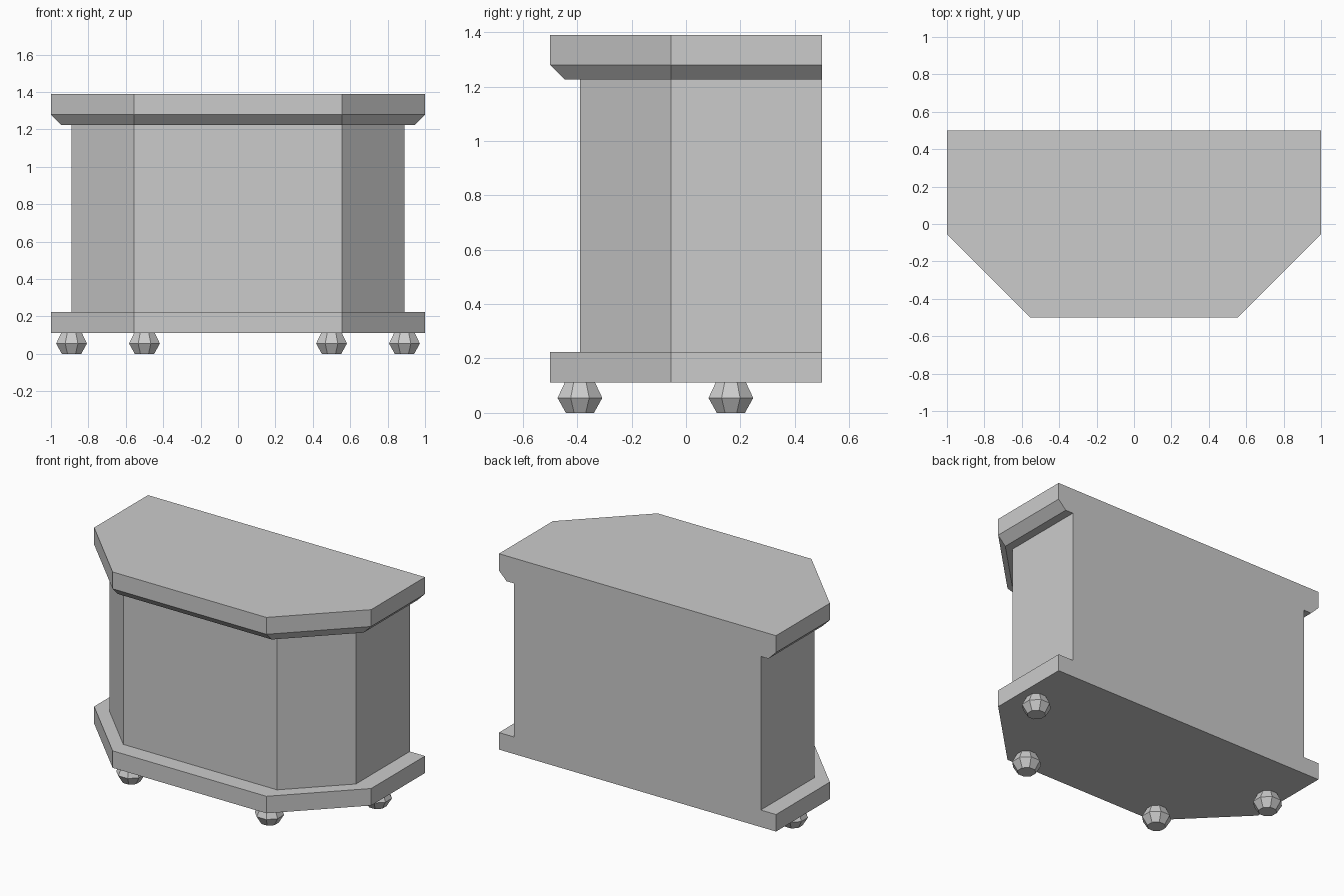
import bpy, bmesh, math

if "Cube" in bpy.data.objects:
    bpy.data.objects.remove(bpy.data.objects["Cube"])


def outline(inset):
    """Canted-front plan, inset at front and sides but flush at the back."""
    right = [(0.555, -0.5 + inset), (1 - inset, -0.055), (1 - inset, 0.5)]
    return right + [(-x, y) for x, y in reversed(right)]


def octagon(r, cx, cy):
    angles = [math.radians(22.5 + 45 * i) for i in range(8)]
    return [(cx + r * math.cos(a), cy + r * math.sin(a)) for a in angles]


def loft(name, sections):
    """Closed solid through a stack of (outline, z) sections."""
    bm = bmesh.new()
    rings = [[bm.verts.new((x, y, z)) for x, y in pts] for pts, z in sections]
    n = len(rings[0])
    for low, high in zip(rings, rings[1:]):
        for i in range(n):
            j = (i + 1) % n
            bm.faces.new((low[i], low[j], high[j], high[i]))
    bm.faces.new(rings[0][::-1])
    bm.faces.new(rings[-1])
    bmesh.ops.recalc_face_normals(bm, faces=bm.faces)
    mesh = bpy.data.meshes.new(name)
    bm.to_mesh(mesh)
    bm.free()
    obj = bpy.data.objects.new(name, mesh)
    bpy.context.collection.objects.link(obj)
    return obj


# Plinth, cabinet body and top with a chamfered lower edge
loft("plinth", [(outline(0), 0.112), (outline(0), 0.223)])
loft("cabinet_body", [(outline(0.11), 0.223), (outline(0.11), 1.225)])
loft("cabinet_top", [(outline(0.055), 1.225), (outline(0), 1.28), (outline(0), 1.39)])

# Four faceted bun feet
for side, s in (("left", -1), ("right", 1)):
    for place, x, y in (("front", 0.5, -0.39), ("back", 0.89, 0.165)):
        loft(f"{place}_{side}_foot", [(octagon(r, s * x, y), z) for r, z in
                                      ((0.056, 0), (0.089, 0.055), (0.06, 0.112))])
